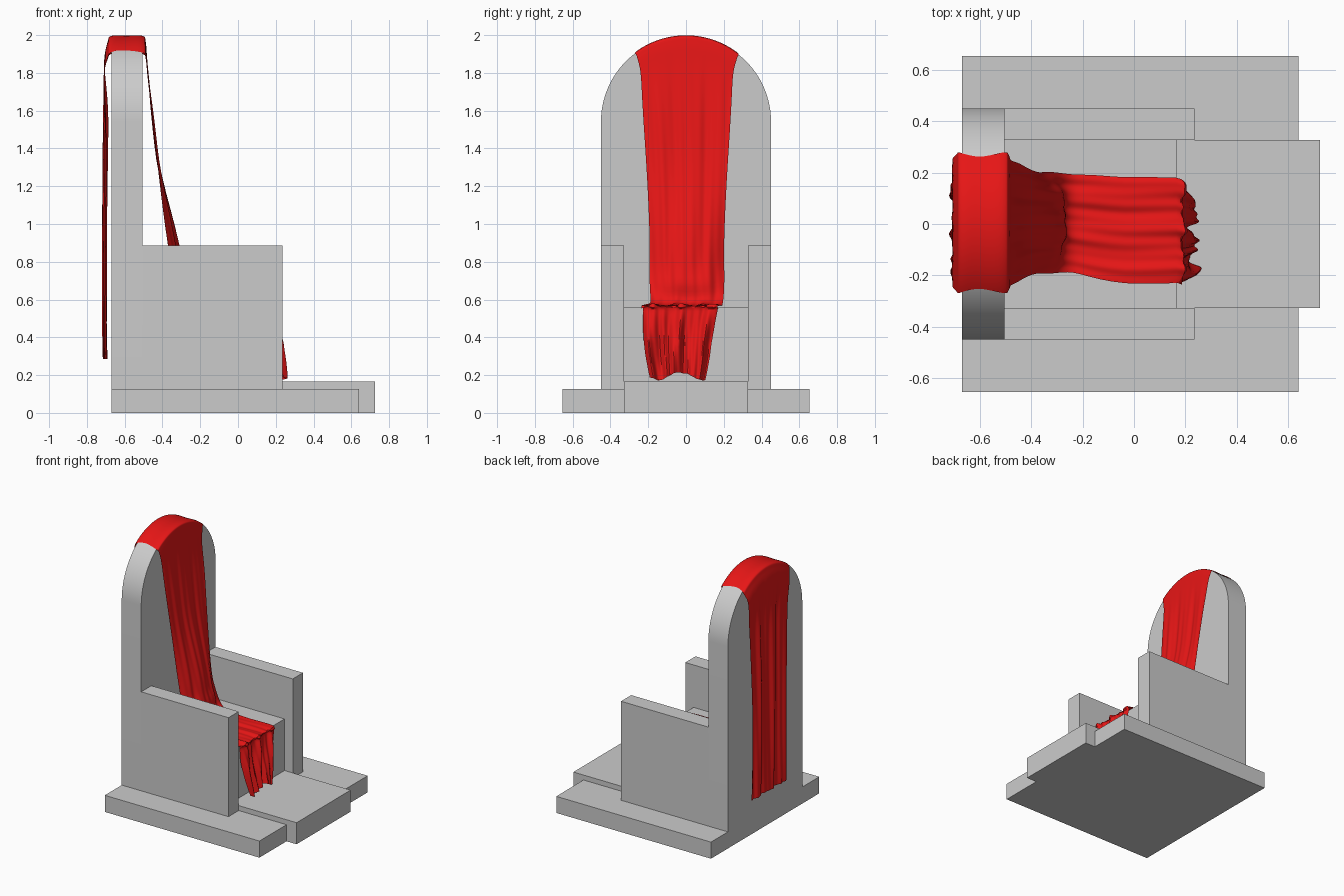
import bpy, bmesh, math
from mathutils import Vector

if "Cube" in bpy.data.objects:
    bpy.data.objects.remove(bpy.data.objects["Cube"])


def finish(name, bm):
    mesh = bpy.data.meshes.new(name)
    bm.to_mesh(mesh)
    bm.free()
    ob = bpy.data.objects.new(name, mesh)
    bpy.context.collection.objects.link(ob)
    return ob


def prism(name, outline, vec):
    """Closed solid: an outline swept along a vector."""
    bm = bmesh.new()
    low = [bm.verts.new(p) for p in outline]
    high = [bm.verts.new(Vector(p) + Vector(vec)) for p in outline]
    bm.faces.new(low)
    bm.faces.new(high[::-1])
    for i in range(len(low)):
        bm.faces.new((low[i - 1], low[i], high[i], high[i - 1]))
    bmesh.ops.recalc_face_normals(bm, faces=bm.faces[:])
    return finish(name, bm)


def box(name, x0, x1, y0, y1, z0, z1):
    return prism(name, [(x0, y0, z0), (x1, y0, z0), (x1, y1, z0), (x0, y1, z0)], (0, 0, z1 - z0))


BACK, FRONT, FLOOR = -0.67, -0.505, 0.127
R, INNER = 0.45, 0.327

# Plinth and the front step that wraps over its edge
box("plinth", BACK, 0.64, -0.655, 0.655, 0, FLOOR)
step = [(0.165, FLOOR), (0.64, FLOOR), (0.64, 0), (0.725, 0), (0.725, 0.165), (0.165, 0.165)]
prism("front_step", [(x, -INNER, z) for x, z in step], (0, 2 * INNER, 0))

# Seat block and armrests
box("seat", FRONT, 0.165, -INNER, INNER, FLOOR, 0.56)
for side, y0 in (("left", -R), ("right", INNER)):
    box(side + "_armrest", FRONT, 0.235, y0, y0 + R - INNER, FLOOR, 0.885)

# Tall backrest with a round top
arc = [math.pi * i / 48 for i in range(49)]
outline = [(BACK, -R, FLOOR), (BACK, R, FLOOR)]
outline += [(BACK, R * math.cos(a), 1.543 + R * math.sin(a)) for a in arc]
back = prism("backrest", outline, (FRONT - BACK, 0, 0))


def ramp(a, b, v):
    """Smooth step from 0 at a to 1 at b."""
    t = min(max((v - a) / (b - a), 0), 1)
    return t * t * (3 - 2 * t)


def smooth_path(pts, n):
    """Catmull-Rom curve, n steps per span."""
    pts = [Vector(p) for p in pts]
    pts = [pts[0]] + pts + [pts[-1]]
    out = []
    for a, b, c, d in zip(pts, pts[1:], pts[2:], pts[3:]):
        for k in range(n):
            t = k / n
            out.append(0.5 * (2 * b + (c - a) * t + (2 * a - 5 * b + 4 * c - d) * t * t
                              + (3 * b - a - 3 * c + d) * t ** 3))
    return out + [pts[-1]]


def folds(t, s):
    """Uneven lengthwise pleats, t across and s along the cloth."""
    return (0.5 * math.sin(17 * t + 1.5 * math.sin(4 * s))
            + 0.3 * math.sin(31 * t + 2 + 2 * s) + 0.2 * math.sin(53 * t - 3 * s))


# Centre line of the cloth from rear hem to front hem: x, z, half width
path = smooth_path([
    (-0.705, 0.285, 0.205), (-0.705, 0.9, 0.205), (-0.70, 1.55, 0.22),
    (-0.708, 1.85, 0.252), (-0.69, 1.965, 0.267), (BACK, 1.996, 0.269),
    (-0.59, 1.997, 0.262), (FRONT, 1.996, 0.269), (-0.488, 1.96, 0.267),
    (-0.475, 1.80, 0.24), (-0.435, 1.42, 0.22), (-0.375, 0.92, 0.202),
    (-0.335, 0.72, 0.193), (-0.26, 0.59, 0.195), (-0.13, 0.572, 0.202),
    (0.165, 0.57, 0.202), (0.187, 0.54, 0.202), (0.208, 0.40, 0.178),
    (0.235, 0.195, 0.15)], 6)

# Draped cloth
bm = bmesh.new()
COLS = 64
grid = []
for i, (x, z, half) in enumerate(path):
    along = path[min(i + 1, len(path) - 1)] - path[max(i - 1, 0)]
    normal = Vector((-along.y, 0, along.x)).normalized()
    s = 5 * i / len(path)
    arch = ramp(1.5, 1.96, z)
    fall = ramp(0.17, 0.22, x)
    depth = (1 - arch) * (0.016 if x < BACK else 0.008 + 0.026 * fall)
    bulge = 0.06 * ramp(1.4, 0.8, z) * ramp(0.57, 0.7, z) if x > FRONT else 0
    shift = 0.005 - 0.03 * ramp(-0.3, 0.0, x) - 0.02 * fall
    row = []
    for j in range(COLS + 1):
        t = j / COLS
        u = 2 * t - 1
        y = shift + half * u + 0.005 * math.sin(9 * s + 3 * t) * abs(u)
        drop = arch * (R - math.sqrt(R * R - y * y))
        co = Vector((x, y, z - drop)) + normal * depth * folds(t, s)
        co.x += bulge * (1 - u * u)
        if i > len(path) - 6:  # ragged front hem
            co.z = max(co.z + 0.02 * math.sin(8 * t + 3.5), 0.17)
        row.append(bm.verts.new(co))
    grid.append(row)
for a, b in zip(grid, grid[1:]):
    for j in range(COLS):
        bm.faces.new((a[j], b[j], b[j + 1], a[j + 1]))
cloth = finish("draped_cloth", bm)
red = bpy.data.materials.new("red_cloth")
red.diffuse_color = (0.8, 0.008, 0.008, 1)
red.use_nodes = True
red.node_tree.nodes["Principled BSDF"].inputs["Base Color"].default_value = red.diffuse_color
cloth.data.materials.append(red)

# Smooth the cloth and the round top
for ob in (cloth, back):
    bpy.ops.object.select_all(action="DESELECT")
    ob.select_set(True)
    bpy.context.view_layer.objects.active = ob
    bpy.ops.object.shade_smooth_by_angle(angle=math.radians(40))
